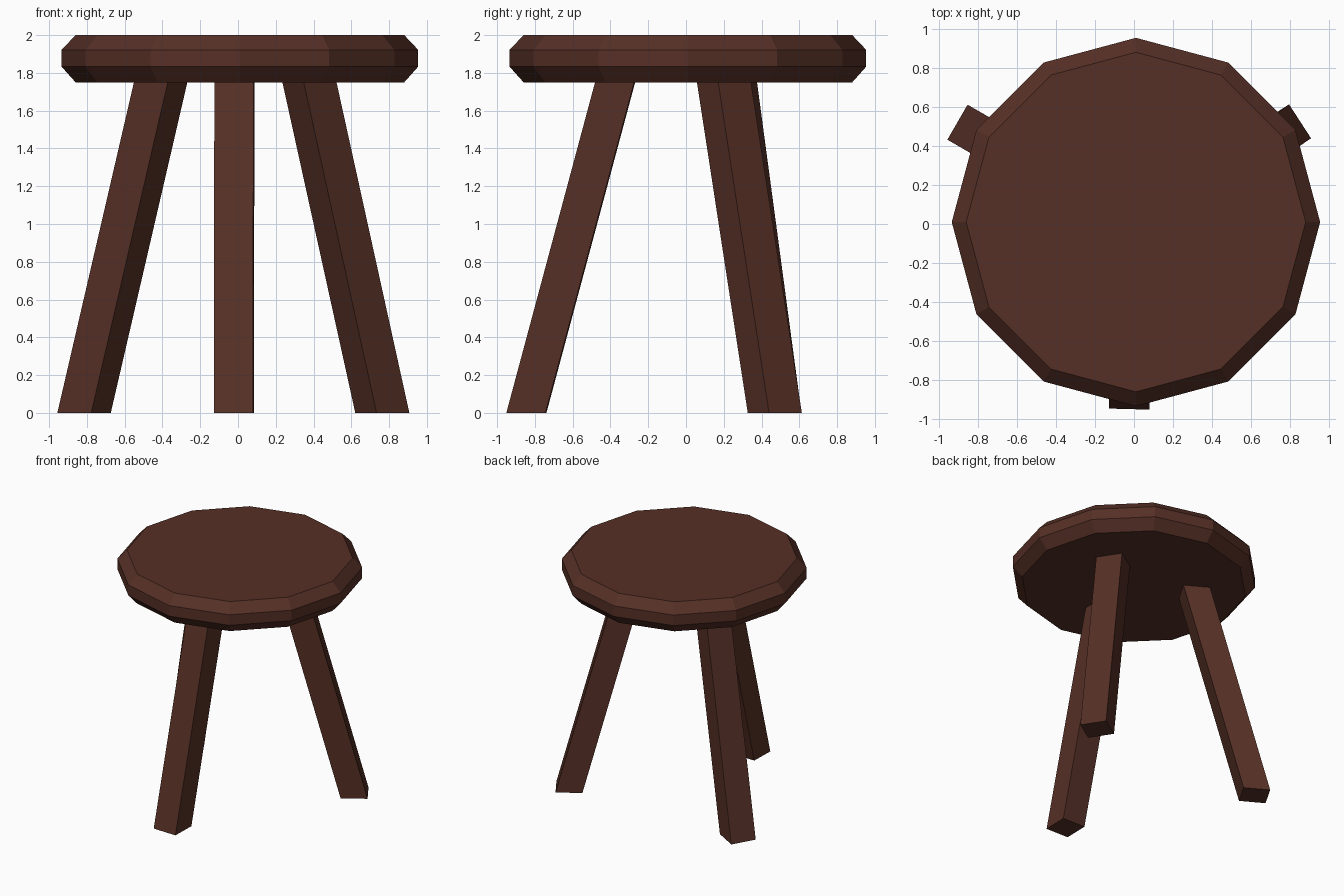
import bpy
import bmesh
from math import radians
from mathutils import Matrix, Vector

cube = bpy.data.objects.get("Cube")
if cube:
    bpy.data.objects.remove(cube, do_unlink=True)

# Dark stained wood
wood = bpy.data.materials.new("dark_brown_wood")
wood.use_nodes = True
colour = (0.092, 0.029, 0.019, 1.0)
wood.diffuse_color = colour
shader = next(n for n in wood.node_tree.nodes if n.type == 'BSDF_PRINCIPLED')
shader.inputs["Base Color"].default_value = colour
shader.inputs["Roughness"].default_value = 0.9

SEAT_BOTTOM, SEAT_TOP = 1.75, 2.0


def finish(bm, name):
    bmesh.ops.recalc_face_normals(bm, faces=bm.faces)
    mesh = bpy.data.meshes.new(name)
    bm.to_mesh(mesh)
    bm.free()
    mesh.materials.append(wood)
    obj = bpy.data.objects.new(name, mesh)
    bpy.context.collection.objects.link(obj)
    return obj


def build_seat(sides=12):
    """Twelve-sided slab with chamfered upper and lower rims."""
    profile = [(0.87, SEAT_BOTTOM), (0.944, 1.833), (0.944, 1.922), (0.87, SEAT_TOP)]
    bm = bmesh.new()
    rings = []
    for radius, z in profile:
        ring = bmesh.ops.create_circle(
            bm, segments=sides, radius=radius,
            matrix=Matrix.Translation((0.01, 0.01, z)))["verts"]
        rings.append(ring)
    for low, high in zip(rings, rings[1:]):
        for i in range(sides):
            j = (i + 1) % sides
            bm.faces.new((low[i], low[j], high[j], high[i]))
    bm.faces.new(rings[0])
    bm.faces.new(rings[-1])
    return finish(bm, "seat")


def build_leg(name, foot, turn, lean, width=0.207):
    """Square post with level ends, sheared inward towards the seat."""
    height = SEAT_BOTTOM + 0.02
    bm = bmesh.new()
    bmesh.ops.create_cube(bm, size=1.0)
    spin = Matrix.Rotation(radians(turn), 3, 'Z')
    for v in bm.verts:
        t = v.co.z + 0.5
        flat = spin @ Vector((v.co.x * width, v.co.y * width, 0))
        v.co = flat + Vector((foot[0] + lean[0] * t, foot[1] + lean[1] * t, height * t))
    return finish(bm, name)


# Three splayed legs
build_seat()
build_leg("front_leg", (-0.022, -0.845), -1.5, (0.003, 0.475))
build_leg("back_right_leg", (-0.815, 0.47), 60, (0.41, -0.238))
build_leg("back_left_leg", (0.764, 0.47), 33, (-0.39, -0.272))
